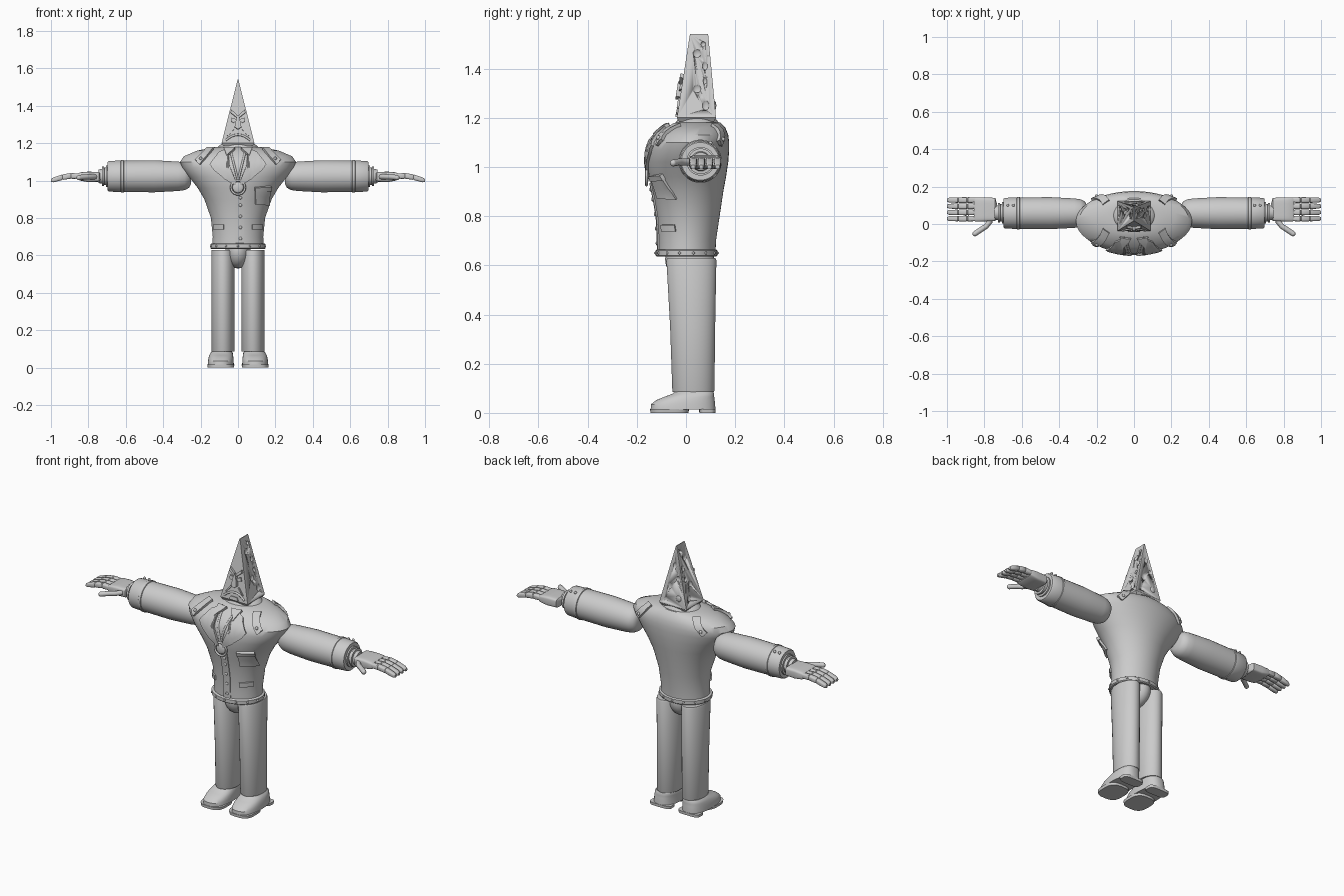
import bpy, bmesh, math
from mathutils import Vector
from mathutils.bvhtree import BVHTree

if "Cube" in bpy.data.objects:
    bpy.data.objects.remove(bpy.data.objects["Cube"])

grey = bpy.data.materials.new("plain_grey")
grey.use_nodes = True
grey.diffuse_color = (0.6, 0.6, 0.6, 1)
grey.node_tree.nodes["Principled BSDF"].inputs["Base Color"].default_value = (0.6, 0.6, 0.6, 1)
SIDES = ((1, "left"), (-1, "right"))


def finish(name, bm, angle=35):
    bmesh.ops.recalc_face_normals(bm, faces=bm.faces)
    me = bpy.data.meshes.new(name)
    bm.to_mesh(me)
    bm.free()
    me.shade_smooth()
    me.set_sharp_from_angle(angle=math.radians(angle))
    me.materials.append(grey)
    ob = bpy.data.objects.new(name, me)
    bpy.context.scene.collection.objects.link(ob)
    return ob


def loft(name, rows, axis="z", ex=1.0, segs=32, side=1):
    """Skin of rings; a row is (position, centre a, centre b, radius a, radius b)."""
    bm = bmesh.new()
    rings = []
    for t, a, b, ra, rb in rows:
        ring = []
        for i in range(segs):
            ang = 2 * math.pi * (i + 0.5) / segs
            c, s = math.cos(ang), math.sin(ang)
            u = a + ra * math.copysign(abs(c) ** ex, c)
            v = b + rb * math.copysign(abs(s) ** ex, s)
            p = (u * side, v, t) if axis == "z" else (t * side, u, v)
            ring.append(bm.verts.new(p))
        rings.append(ring)
    for lo, hi in zip(rings, rings[1:]):
        for i in range(segs):
            j = (i + 1) % segs
            bm.faces.new((lo[i], lo[j], hi[j], hi[i]))
    bm.faces.new(rings[0])
    bm.faces.new(rings[-1])
    return finish(name, bm)


def tree_of(ob):
    bm = bmesh.new()
    bm.from_mesh(ob.data)
    tree = BVHTree.FromBMesh(bm)
    bm.free()
    return tree


def project(tree, x, z, back=False):
    d = -1 if back else 1
    hit = tree.ray_cast(Vector((x, -d, z)), Vector((0, d, 0)))
    if hit[0] is None:
        hit = tree.find_nearest(Vector((x, -0.1 * d, z)))
    return hit[0], hit[1]


def plate(name, pts, tree, thick=0.008, side=1, back=False, cuts=3):
    """Flat outline in x and z wrapped on a surface and thickened."""
    bm = bmesh.new()
    bm.faces.new([bm.verts.new((x * side, 0, z)) for x, z in pts])
    bmesh.ops.triangulate(bm, faces=bm.faces)
    bmesh.ops.subdivide_edges(bm, edges=bm.edges, cuts=cuts, use_grid_fill=True)
    for v in bm.verts:
        v.co = project(tree, v.co.x, v.co.z, back)[0]
    base = list(bm.faces)
    out = bmesh.ops.extrude_face_region(bm, geom=base)["geom"]
    for v in [g for g in out if isinstance(g, bmesh.types.BMVert)]:
        v.co += project(tree, v.co.x, v.co.z, back)[1] * thick
    return finish(name, bm)


def rect(x0, x1, z0, z1):
    return [(x0, z0), (x1, z0), (x1, z1), (x0, z1)]


def ball(name, pos, scale, segs=16):
    bm = bmesh.new()
    bmesh.ops.create_uvsphere(bm, u_segments=segs, v_segments=segs // 2, radius=1)
    for v in bm.verts:
        v.co = Vector(pos) + v.co * Vector(scale)
    return finish(name, bm, 60)


def tube(name, pts, r):
    cu = bpy.data.curves.new(name, "CURVE")
    cu.dimensions = "3D"
    cu.bevel_depth = r
    cu.bevel_resolution = 2
    cu.use_fill_caps = True
    sp = cu.splines.new("POLY")
    sp.points.add(len(pts) - 1)
    for p, q in zip(sp.points, pts):
        p.co = (*q, 1)
    cu.materials.append(grey)
    ob = bpy.data.objects.new(name, cu)
    bpy.context.scene.collection.objects.link(ob)


# Torso and jacket hem
profile = [(.64, .138, -.113, .12), (.70, .135, -.112, .122), (.80, .145, -.118, .137),
           (.90, .18, -.135, .152), (.96, .215, -.15, .163), (1.02, .262, -.16, .172),
           (1.07, .298, -.157, .176), (1.10, .31, -.147, .176), (1.13, .29, -.122, .172),
           (1.16, .22, -.085, .16), (1.18, .12, -.045, .14)]
torso = loft("torso", [(z, 0, (f + b) / 2, r, (b - f) / 2) for z, r, f, b in profile], segs=56)
body = tree_of(torso)
loft("jacket_hem", [(.635, 0, .002, .143, .12), (.64, 0, .002, .148, .126),
                    (.66, 0, .002, .148, .126), (.665, 0, .002, .14, .119)], segs=48)
for i in range(14):
    a = 2 * math.pi * (i + .5) / 14
    ball("hem_stud", (.148 * math.cos(a), .002 + .126 * math.sin(a), .65), (.006, .006, .006), 8)
ball("crotch", (0, .015, .625), (.068, .1, .095), 24)

# Shirt collar
loft("shirt_collar", [(1.155, 0, .045, .13, .1), (1.185, 0, .045, .105, .085),
                      (1.198, 0, .045, .085, .075)], segs=32)

# Jacket front: placket, buttons, cords and medallion
plate("placket", rect(-.012, .03, .665, .935), body, .006)
for z in (.69, .75, .81, .87, .91):
    p, n = project(body, .012, z)
    ball("button", p + n * .007, (.009, .005, .009), 10)
centre, n = project(body, 0, .965)
ball("medallion", centre + n * .008, (.03, .008, .03))
tube("medallion_rim", [centre + n * .01 + Vector((.037 * math.cos(a * math.pi / 12), 0,
     .037 * math.sin(a * math.pi / 12))) for a in range(25)], .006)
for s, word in SIDES:
    cord = [project(body, s * .04 * k / 6, 1.0 + .16 * k / 6)[0] for k in range(7)]
    tube(word + "_cord", cord, .006)
    plate(word + "_lapel", [(.05, 1.168), (.10, 1.145), (.148, 1.085), (.125, 1.055),
                            (.07, 1.01), (.012, .975), (.012, 1.0), (.045, 1.08)], body, .012, s)
    plate(word + "_collar_wing", [(.015, 1.165), (.075, 1.165), (.06, 1.125)], body, .016, s)
    plate(word + "_hip_pocket", rect(.075, .128, .738, .765), body, .008, s)
    for back, spot in ((False, "front"), (True, "back")):
        plate(word + "_epaulette_" + spot, [(.13, 1.165), (.165, 1.165), (.225, 1.105),
              (.2, 1.085)], body, .014, s, back)
        p, n = project(body, s * .195, 1.11, back)
        ball("epaulette_stud", p + n * .014, (.009, .009, .009), 10)
plate("chest_pocket", [(.09, .875), (.16, .87), (.168, .965), (.09, .96)], body, .012)
plate("chest_pocket_flap", [(.088, .945), (.17, .95), (.172, .972), (.088, .965)], body, .018)

# Wedge-shaped cheese head with dents
bm = bmesh.new()
low = [bm.verts.new(p) for p in ((-.088, -.037, 1.2), (.088, -.037, 1.2),
                                 (.088, .122, 1.2), (-.088, .122, 1.2))]
top = [bm.verts.new(p) for p in ((-.002, .016, 1.54), (.002, .016, 1.54),
                                 (.002, .09, 1.54), (-.002, .09, 1.54))]
base = [bm.verts.new((v.co.x * .88, .043 + (v.co.y - .043) * .9, 1.185)) for v in low]
for a, b in ((low, top), (base, low)):
    for i in range(4):
        j = (i + 1) % 4
        bm.faces.new((a[i], a[j], b[j], b[i]))
bm.faces.new(top)
bm.faces.new(base)
head = finish("head", bm, 20)
face = tree_of(head)


def half_width(z):
    return .088 * (1.54 - z) / .34


side_dents = [(.045, 1.46, .017, .019), (.07, 1.50, .01, .01), (.077, 1.41, .011, .02),
              (.077, 1.35, .008, .014), (.045, 1.317, .016, .019), (.08, 1.25, .014, .024)]
back_dents = [(0, 1.43, .012, .016), (-.025, 1.36, .012, .014), (.025, 1.31, .014, .02),
              (-.035, 1.25, .016, .018), (.045, 1.23, .012, .014)]
cutters = []
for s, word in SIDES:
    cutters += [ball("dent", (s * half_width(z), y, z), (.008, ry, rz))
                for y, z, ry, rz in side_dents]
cutters += [ball("dent", (x, project(face, x, z, True)[0].y, z), (rx, .006, rz))
            for x, z, rx, rz in back_dents]
for c in cutters:
    c.hide_render = True
    mod = head.modifiers.new("dent", "BOOLEAN")
    mod.operation = "DIFFERENCE"
    mod.solver = "EXACT"
    mod.object = c
carved = bpy.data.meshes.new_from_object(head.evaluated_get(bpy.context.evaluated_depsgraph_get()))
head.modifiers.clear()
head.data = carved
for c in cutters:
    bpy.data.objects.remove(c)

# Face
for s, word in SIDES:
    plate(word + "_eyebrow", [(.006, 1.335), (.04, 1.362), (.036, 1.378), (.006, 1.352)],
          face, .014, s, cuts=1)
    plate(word + "_eye", [(.012, 1.318), (.022, 1.308), (.038, 1.316), (.034, 1.336),
                          (.012, 1.328)], face, .008, s, cuts=1)
    plate(word + "_cheek_fold", [(.02, 1.275), (.026, 1.28), (.058, 1.24), (.052, 1.238)],
          face, .007, s, cuts=1)
plate("nose", [(-.006, 1.345), (.006, 1.345), (.018, 1.285), (0, 1.272), (-.018, 1.285)],
      face, .018, cuts=1)
mouth = [project(face, x, 1.245 - 7 * x * x)[0] for x in [(k - 5) * .013 for k in range(11)]]
tube("frowning_mouth", mouth, .006)
plate("chin", [(-.03, 1.203), (.03, 1.203), (.02, 1.222), (-.02, 1.222)], face, .007, cuts=1)

for s, word in SIDES:
    # Sleeve, cuff and wrist
    loft(word + "_sleeve", [(x, .058, 1.023, r, r) for x, r in (
        (.25, .04), (.262, .062), (.285, .074), (.32, .079), (.45, .086), (.61, .084),
        (.612, .088), (.625, .088), (.627, .085), (.69, .082), (.697, .077))], "x", side=s)
    for x in (.645, .675):
        ball("cuff_stud", (s * x, .1, 1.098), (.008, .008, .008), 10)
    loft(word + "_wrist", [(x, .06, 1.023, r, r) for x, r in (
        (.69, .058), (.705, .058), (.706, .046), (.715, .046), (.716, .052), (.727, .052),
        (.728, .04), (.745, .036))], "x", side=s)

    # Hand
    loft(word + "_palm", [(.733, .07, 1.02, .04, .018), (.742, .078, 1.02, .062, .026),
                          (.80, .078, 1.02, .064, .028), (.845, .078, 1.022, .065, .022),
                          (.855, .078, 1.022, .062, .016)], "x", .35, 24, s)
    for k in range(4):
        y = .029 + k * .033
        loft(word + "_finger", [(x, y, z, r, r) for x, z, r in (
            (.85, 1.024, .014), (.888, 1.025, .0155), (.892, 1.025, .013), (.896, 1.025, .0155),
            (.935, 1.019, .015), (.939, 1.018, .0125), (.943, 1.017, .015),
            (.988, 1.004, .013), (1.0, 1.0, .008))], "x", .6, 16, s)
    tube(word + "_thumb", [(s * .765, .02, 1.02), (s * .79, -.012, 1.02),
                           (s * .815, -.028, 1.02), (s * .85, -.052, 1.016)], .014)
    ball(word + "_thumb_tip", (s * .85, -.052, 1.016), (.014, .014, .014), 12)

    # Trouser leg
    loft(word + "_leg", [(.085, .08, .03, .06, .084), (.09, .08, .03, .062, .086),
                         (.35, .08, .027, .062, .092), (.62, .08, .022, .063, .102),
                         (.63, .08, .022, .06, .098)], side=s)

    # Shoe with separate sole and heel
    loft(word + "_shoe", [(.014, .092, -.012, .07, .132), (.035, .092, -.012, .069, .131),
                          (.052, .091, -.002, .067, .119), (.066, .09, .014, .064, .101),
                          (.078, .088, .03, .06, .085), (.086, .086, .033, .054, .078)],
         ex=.8, side=s)
    loft(word + "_sole", [(0, .092, -.067, .07, .078), (.016, .092, -.067, .073, .079)],
         ex=.65, side=s)
    loft(word + "_heel", [(0, .092, .087, .066, .033), (.016, .092, .087, .068, .034)],
         ex=.5, side=s)
    for k in range(4):
        loft(word + "_sole_tread", [(0, .092, -.115 + k * .03, .05, .006),
                                    (.003, .092, -.115 + k * .03, .05, .006)], ex=.4, side=s)
